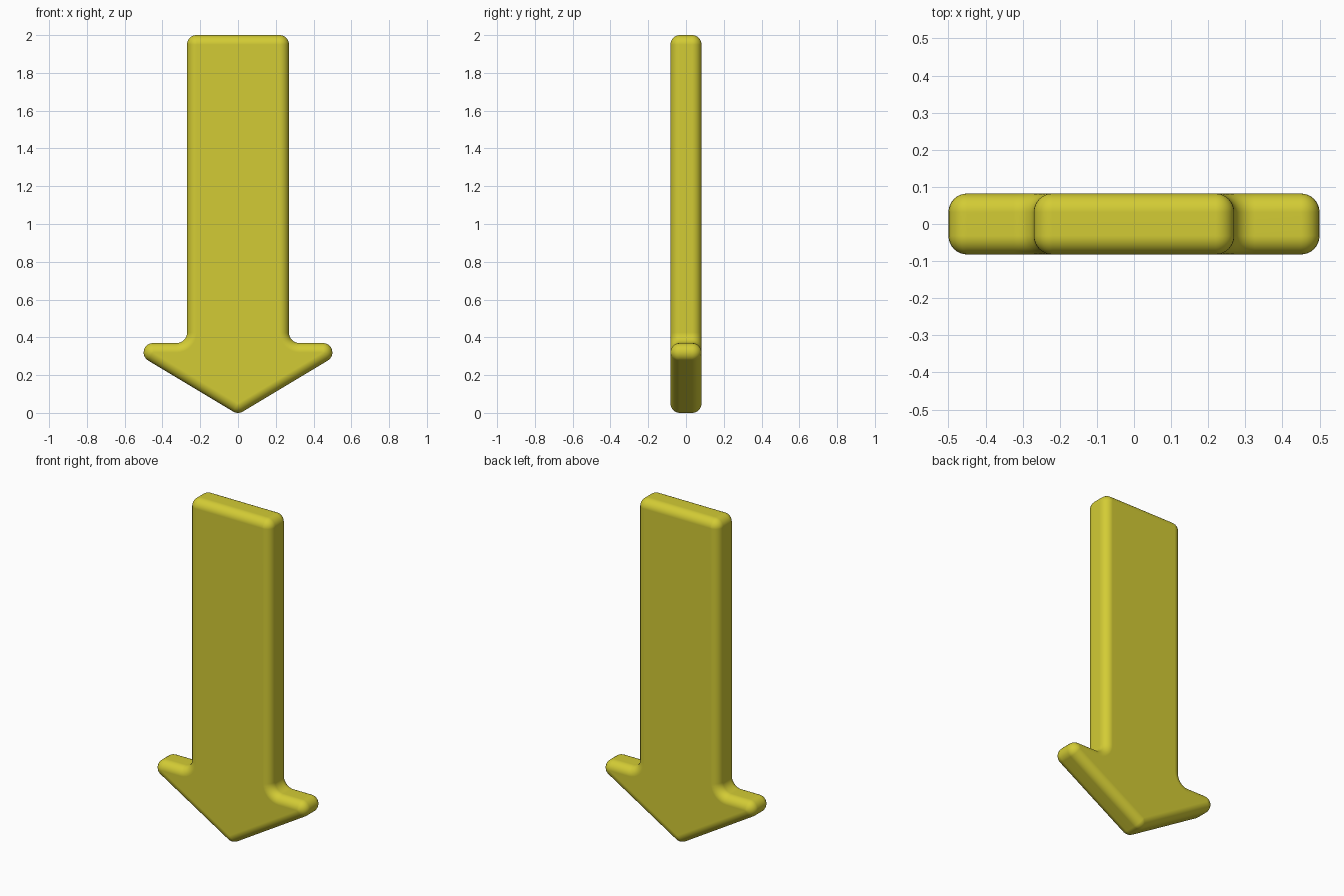
import bpy, bmesh
from math import sin, cos, pi, radians

if "Cube" in bpy.data.objects:
    bpy.data.objects.remove(bpy.data.objects["Cube"])

ROUND = 0.05      # edge and corner rounding
FLAT = 0.032      # half width of the straight rim
FILLET = 0.105    # inner corner radius measured on the flat faces
ARC = 8           # segments per arc

# Corner arcs, counter-clockwise: centre x, centre z, start, end, concave
ARCS = [
    (0, 0.05, -121, -59, False),         # bottom point
    (0.45, 0.32, -59, 90, False),        # right barb
    (0.325, 0.425, 270, 180, True),      # right inner corner
    (0.22, 1.95, 0, 90, False),          # shaft top
    (-0.22, 1.95, 90, 180, False),
    (-0.325, 0.425, 0, -90, True),       # left inner corner
    (-0.45, 0.32, 90, 239, False),       # left barb
]


def outline(grow):
    pts = []
    for cx, cz, a0, a1, concave in ARCS:
        r = FILLET - grow if concave else grow
        for i in range(ARC + 1):
            a = radians(a0 + (a1 - a0) * i / ARC)
            pts.append((cx + r * cos(a), cz + r * sin(a)))
    return pts


# Arrow body: stacked outlines from front to back with a rounded rim
bm = bmesh.new()
rings = []
for side in (-1, 1):
    for k in range(ARC + 1):
        t = k / ARC * pi / 2 + (pi / 2 if side > 0 else 0)
        y = side * FLAT - ROUND * cos(t)
        rings.append([bm.verts.new((x, y, z)) for x, z in outline(ROUND * sin(t))])
for a, b in zip(rings, rings[1:]):
    n = len(a)
    for i in range(n):
        j = (i + 1) % n
        bm.faces.new((a[i], a[j], b[j], b[i]))
bm.faces.new(rings[0])
bm.faces.new(rings[-1])
bmesh.ops.remove_doubles(bm, verts=bm.verts, dist=1e-5)
bmesh.ops.recalc_face_normals(bm, faces=bm.faces)

mesh = bpy.data.meshes.new("arrow")
bm.to_mesh(mesh)
bm.free()
arrow = bpy.data.objects.new("arrow", mesh)
bpy.context.collection.objects.link(arrow)

# Yellow finish
mat = bpy.data.materials.new("yellow")
mat.diffuse_color = (0.65, 0.6, 0.035, 1)
mat.use_nodes = True
mat.node_tree.nodes["Principled BSDF"].inputs["Base Color"].default_value = mat.diffuse_color
mesh.materials.append(mat)

bpy.context.view_layer.objects.active = arrow
arrow.select_set(True)
bpy.ops.object.shade_smooth()
arrow.modifiers.new("even_shading", 'WEIGHTED_NORMAL')
